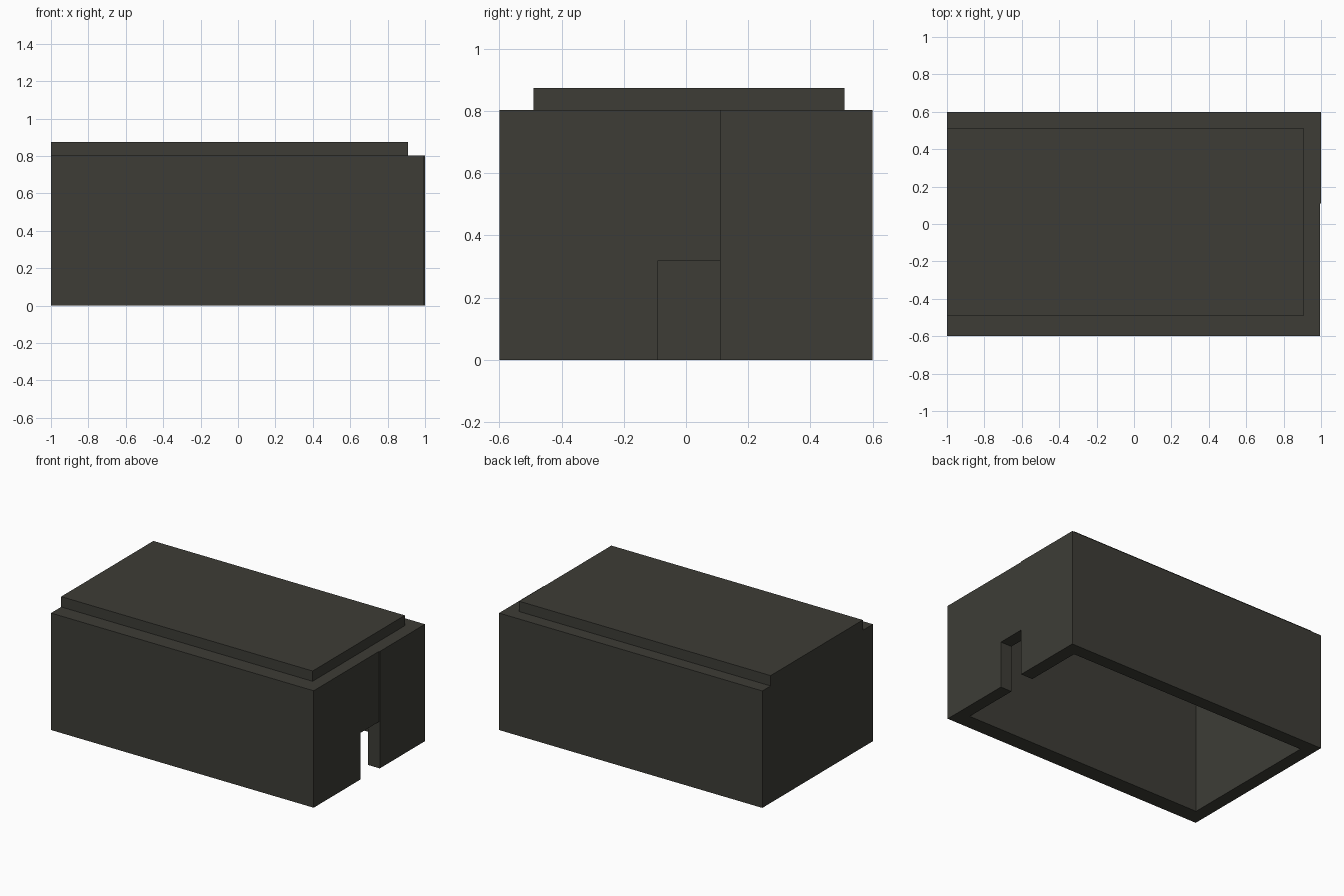
import bpy
import bmesh

if "Cube" in bpy.data.objects:
    bpy.data.objects.remove(bpy.data.objects["Cube"])

# Single dark stone colour
stone = bpy.data.materials.new("dark_stone")
stone.diffuse_color = (0.047, 0.046, 0.037, 1)
stone.use_nodes = True
stone.node_tree.nodes["Principled BSDF"].inputs["Base Color"].default_value = stone.diffuse_color

TOP, ROOF = 0.803, 0.874       # wall top and roof top
IN_X, IN_Y0, IN_Y1 = 0.91, -0.49, 0.51   # inner faces of the walls
DOOR_Y0, DOOR_Y1, DOOR_Z = -0.09, 0.11, 0.32
FACE = 0.995                   # slightly recessed door-side face


def finish(name, bm):
    bmesh.ops.recalc_face_normals(bm, faces=bm.faces)
    mesh = bpy.data.meshes.new(name)
    bm.to_mesh(mesh)
    bm.free()
    mesh.materials.append(stone)
    obj = bpy.data.objects.new(name, mesh)
    bpy.context.collection.objects.link(obj)


def prism(name, points, axis, low, high):
    """Extrude a flat outline along x (0) or z (2)."""
    bm = bmesh.new()
    place = (lambda p: (low, *p)) if axis == 0 else (lambda p: (*p, low))
    face = bm.faces.new([bm.verts.new(place(p)) for p in points])
    ext = bmesh.ops.extrude_face_region(bm, geom=[face])
    for v in ext["geom"]:
        if isinstance(v, bmesh.types.BMVert):
            v.co[axis] = high
    finish(name, bm)


# Three closed walls as one U-shaped plan, open towards the doorway wall
prism("walls", [(IN_X, -0.6), (-1, -0.6), (-1, 0.6), (IN_X, 0.6),
                (IN_X, IN_Y1), (-IN_X, IN_Y1), (-IN_X, IN_Y0), (IN_X, IN_Y0)],
      2, 0, TOP)

# Doorway wall: pier and lintel in one piece, then the proud pier
prism("doorway_wall", [(-0.6, 0), (DOOR_Y0, 0), (DOOR_Y0, DOOR_Z),
                       (DOOR_Y1, DOOR_Z), (DOOR_Y1, TOP), (-0.6, TOP)],
      0, IN_X, FACE)
prism("door_pier", [(DOOR_Y1, 0), (0.6, 0), (0.6, TOP), (DOOR_Y1, TOP)],
      0, IN_X, 1.0)

# Raised roof slab, flush with the rear wall
prism("roof_slab", [(-1, IN_Y0), (IN_X, IN_Y0), (IN_X, IN_Y1), (-1, IN_Y1)],
      2, TOP, ROOF)
